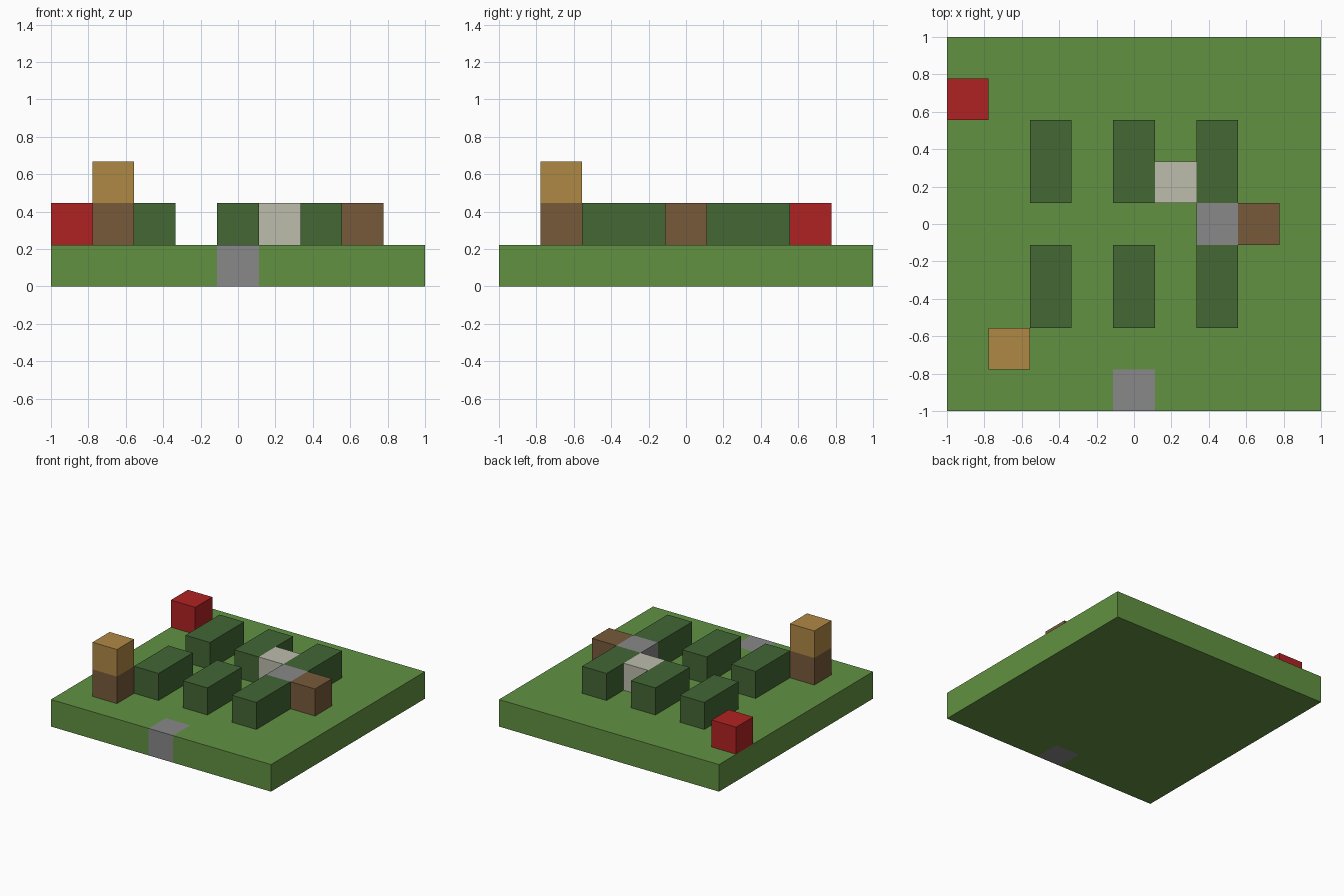
import bpy
import bmesh

if "Cube" in bpy.data.objects:
    bpy.data.objects.remove(bpy.data.objects["Cube"], do_unlink=True)

U = 2 / 9  # one block of the nine by nine grid


def material(name, hex_colour):
    def linear(c):
        c /= 255
        return c / 12.92 if c <= 0.04045 else ((c + 0.055) / 1.055) ** 2.4
    rgba = [linear(c) for c in bytes.fromhex(hex_colour)] + [1]
    m = bpy.data.materials.new(name)
    m.use_nodes = True
    m.diffuse_color = rgba
    m.node_tree.nodes["Principled BSDF"].inputs["Base Color"].default_value = rgba
    return m


grass = material("grass green", "629142")
leaf = material("hedge green", "436735")
wood = material("dark wood", "775A3B")
tan = material("light wood", "B08845")
red = material("red", "B02222")
stone = material("stone grey", "888888")
pale = material("pale stone", "BCBCAC")


def prism(name, outline, level, mat):
    """Extrude an outline, given in blocks, up by one block."""
    bm = bmesh.new()
    base = bm.faces.new([bm.verts.new((x * U, y * U, level * U)) for x, y in outline])
    top = bmesh.ops.extrude_face_region(bm, geom=[base])["geom"]
    bmesh.ops.translate(bm, vec=(0, 0, U),
                        verts=[v for v in top if isinstance(v, bmesh.types.BMVert)])
    bmesh.ops.recalc_face_normals(bm, faces=bm.faces)
    mesh = bpy.data.meshes.new(name)
    bm.to_mesh(mesh)
    bm.free()
    mesh.materials.append(mat)
    obj = bpy.data.objects.new(name, mesh)
    bpy.context.collection.objects.link(obj)


def block(name, x, y, level, mat, length=1):
    """Block centred on a grid cell, optionally longer along y."""
    a, b, h = x - 0.5, x + 0.5, length / 2
    prism(name, [(a, y - h), (b, y - h), (b, y + h), (a, y + h)], level, mat)


# Ground slab, notched at the front for the entrance stone
prism("ground", [(-4.5, -4.5), (-0.5, -4.5), (-0.5, -3.5), (0.5, -3.5),
                 (0.5, -4.5), (4.5, -4.5), (4.5, 4.5), (-4.5, 4.5)], 0, grass)
block("entrance_stone", 0, -4, 0, stone)

# Two rows of three hedges
for row, y in (("front", -1.5), ("back", 1.5)):
    for side, x in (("right", -2), ("middle", 0), ("left", 2)):
        block(f"{row}_{side}_hedge", x, y, 1, leaf, length=2)

# Single blocks standing on the ground
block("red_block", -4, 3, 1, red)
block("post_base", -3, -3, 1, wood)
block("post_top", -3, -3, 2, tan)
block("pale_block", 1, 1, 1, pale)
block("stone_block", 2, 0, 1, stone)
block("wood_block", 3, 0, 1, wood)
